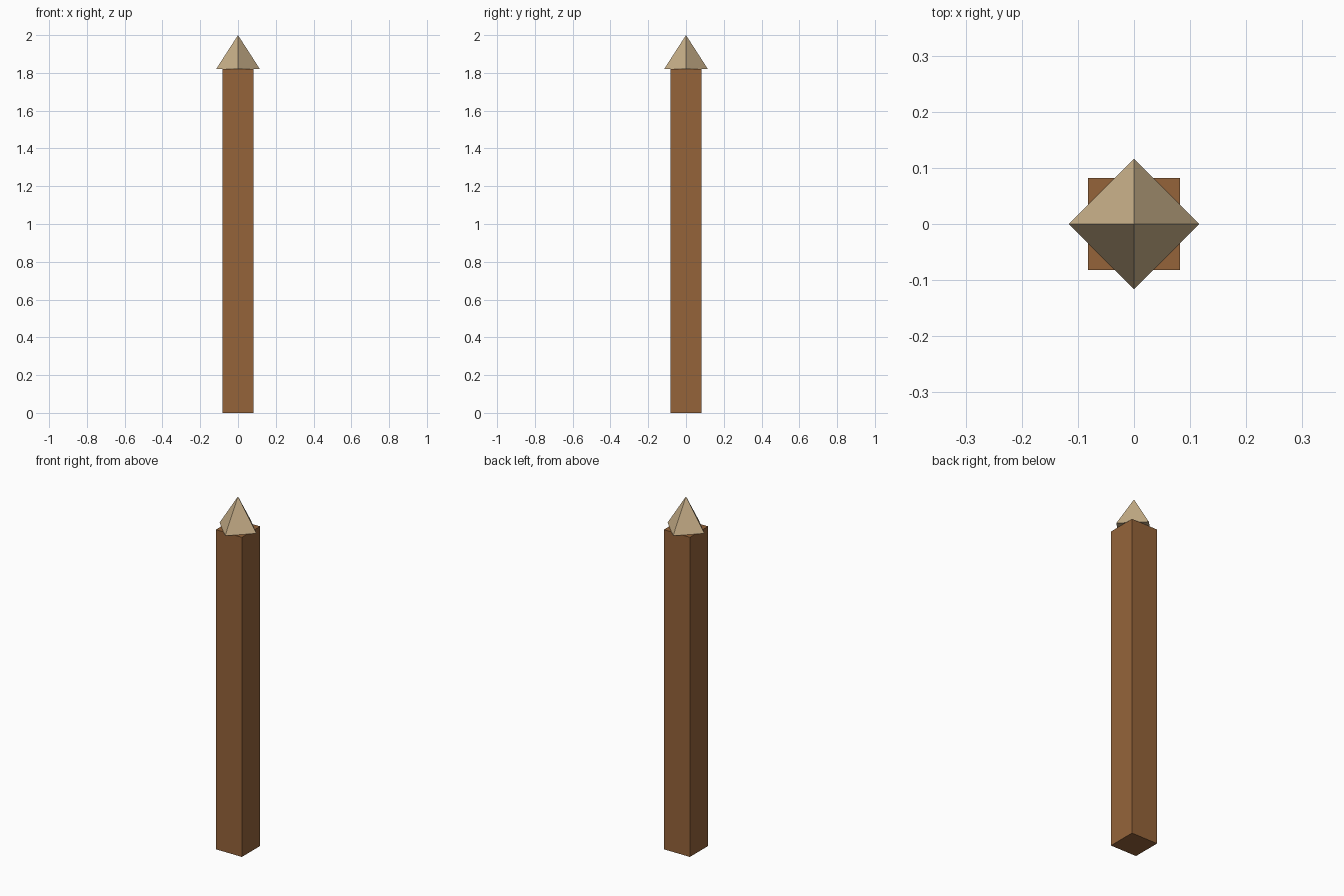
import bpy

if "Cube" in bpy.data.objects:
    bpy.data.objects.remove(bpy.data.objects["Cube"])

POST_WIDTH = 0.164
POST_HEIGHT = 1.82
TOTAL_HEIGHT = 2.0
CAP_RADIUS = 0.116


def paint(obj, name, color):
    mat = bpy.data.materials.new(name)
    mat.diffuse_color = (*color, 1.0)
    mat.use_nodes = True
    mat.node_tree.nodes["Principled BSDF"].inputs["Base Color"].default_value = mat.diffuse_color
    obj.data.materials.append(mat)


# Square wooden post
bpy.ops.mesh.primitive_cube_add(size=1, location=(0, 0, POST_HEIGHT / 2))
post = bpy.context.object
post.name = "post"
post.scale = (POST_WIDTH, POST_WIDTH, POST_HEIGHT)
bpy.ops.object.transform_apply(location=False, rotation=False, scale=True)
paint(post, "brown_wood", (0.30, 0.127, 0.042))

# Four-sided pointed cap, corners on the x and y axes
cap_height = TOTAL_HEIGHT - POST_HEIGHT
bpy.ops.mesh.primitive_cone_add(vertices=4, radius1=CAP_RADIUS, radius2=0,
                                depth=cap_height,
                                location=(0, 0, POST_HEIGHT + cap_height / 2))
cap = bpy.context.object
cap.name = "pointed_cap"
paint(cap, "pale_wood", (0.58, 0.434, 0.25))
